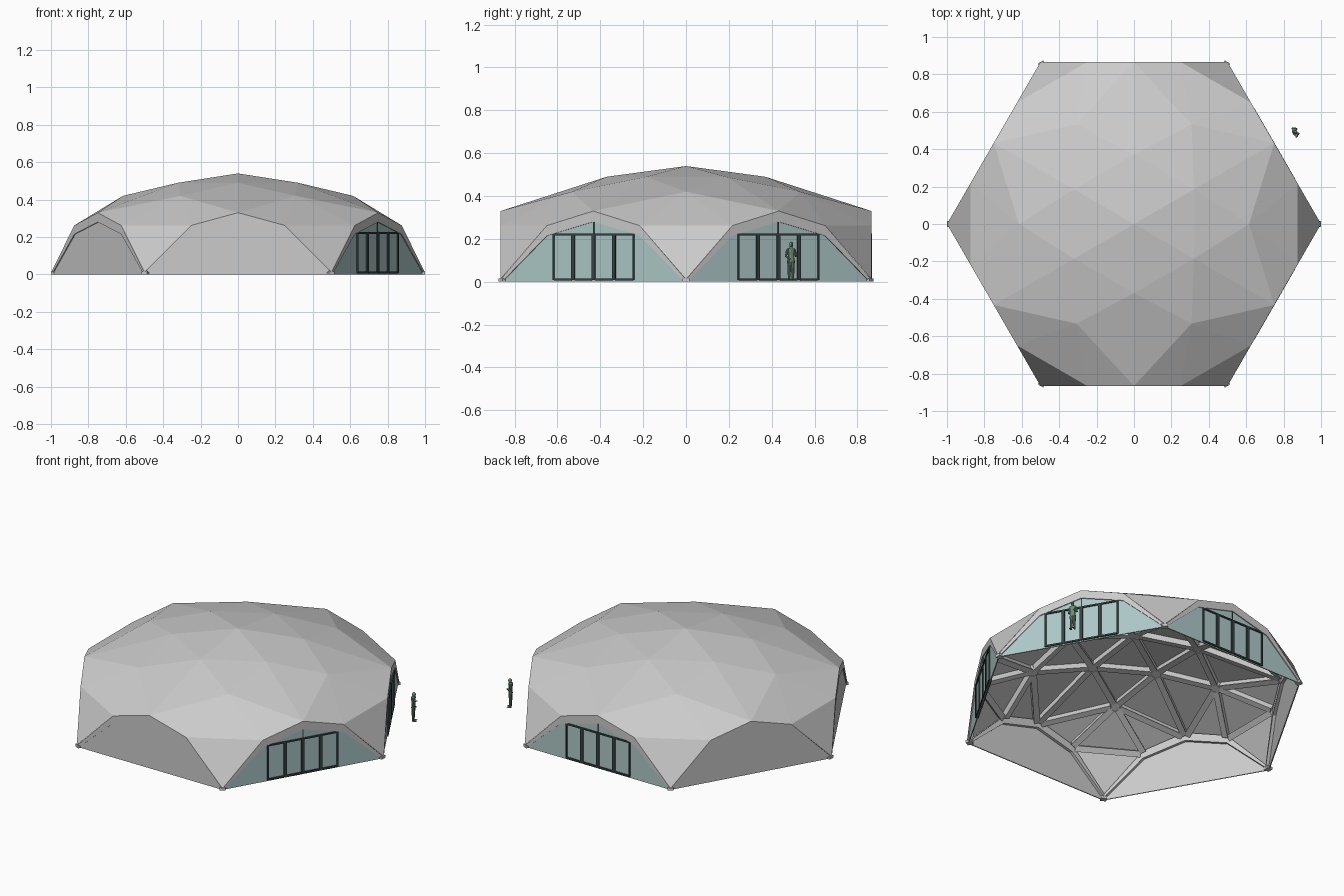
import bpy, bmesh, math
from mathutils import Vector, Matrix

if "Cube" in bpy.data.objects:
    bpy.data.objects.remove(bpy.data.objects["Cube"])

def material(name, col):
    m = bpy.data.materials.new(name)
    m.diffuse_color = (*col, 1)
    m.use_nodes = True
    m.node_tree.nodes["Principled BSDF"].inputs["Base Color"].default_value = m.diffuse_color
    return m

GLASS = material("glass", (0.42, 0.58, 0.57))
DARK = material("dark_frame", (0.04, 0.055, 0.055))
GREEN = material("figure_green", (0.16, 0.27, 0.19))

def finish(bm, name, mat=None):
    bmesh.ops.recalc_face_normals(bm, faces=bm.faces)
    me = bpy.data.meshes.new(name)
    bm.to_mesh(me)
    bm.free()
    ob = bpy.data.objects.new(name, me)
    bpy.context.collection.objects.link(ob)
    if mat:
        me.materials.append(mat)
    return ob

def box(bm, matrix, center, size):
    m = matrix @ Matrix.Translation(center) @ Matrix.Diagonal((*size, 1))
    bmesh.ops.create_cube(bm, size=1, matrix=m)

def prism(bm, matrix, pts, y0, y1):
    a = [bm.verts.new(matrix @ Vector((x, y0, z))) for x, z in pts]
    b = [bm.verts.new(matrix @ Vector((x, y1, z))) for x, z in pts]
    bm.faces.new(a)
    bm.faces.new(b[::-1])
    for i in range(len(pts)):
        j = (i + 1) % len(pts)
        bm.faces.new((a[i], a[j], b[j], b[i]))

# Dome skin: one sixth of the triangulated roof repeated around the axis
H = math.sqrt(0.75)

def polar(deg, r, z):
    a = math.radians(deg)
    return Vector((r * math.cos(a), r * math.sin(a), z))

bm = bmesh.new()
for k in range(6):
    d = 60 * k
    O = Vector((0, 0, 0.54))
    A0, A1 = polar(d - 30, 0.37, 0.49), polar(d + 30, 0.37, 0.49)
    B = polar(d, 0.615, 0.42)
    M0, M1 = polar(d - 30, H, 0.33), polar(d + 30, H, 0.33)
    K = polar(d, 1, 0.012)
    C0 = K.lerp(polar(d - 60, 1, 0), 0.25)
    C1 = K.lerp(polar(d + 60, 1, 0), 0.25)
    C0.z = C1.z = 0.262
    for t in ((O, A0, A1), (A0, B, A1), (A0, M0, B), (B, M1, A1), (M0, C0, B),
              (B, C1, M1), (C0, C1, B), (C0, K, C1)):
        bm.faces.new([bm.verts.new(p) for p in t])
bmesh.ops.remove_doubles(bm, verts=bm.verts, dist=0.001)
bm.normal_update()

# Roof beams and node plates below the skin
beams, hubs = bmesh.new(), bmesh.new()
for e in bm.edges:
    if len(e.link_faces) < 2:
        continue
    p, q = (v.co for v in e.verts)
    n = sum((f.normal for f in e.link_faces), Vector()).normalized()
    if n.z < 0:
        n = -n
    x = (q - p).normalized()
    y = n.cross(x)
    c = (p + q) / 2 - n * 0.022
    m = Matrix((x, y, n)).transposed().to_4x4()
    m.translation = c
    L = (q - p).length - 0.06
    box(beams, m, (0, 0, 0), (L, 0.026, 0.036))
    box(beams, m, (0, 0, -0.016), (L, 0.036, 0.006))
for v in bm.verts:
    if v.is_boundary:
        continue
    m = v.normal.to_track_quat('Z', 'Y').to_matrix().to_4x4()
    m.translation = v.co - m.to_3x3() @ Vector((0, 0, 0.024))
    bmesh.ops.create_cone(hubs, cap_ends=True, segments=6, radius1=0.03,
                          radius2=0.03, depth=0.036, matrix=m)
finish(beams, "roof_beams")
finish(hubs, "roof_nodes")
finish(bm, "dome_skin")

# Six sides: arch rim, wall, and doors on the three glazed sides
outer = [(-0.498, 0.012), (-0.25, 0.262), (0, 0.33), (0.25, 0.262), (0.498, 0.012)]
inner = [(-0.487, 0.004), (-0.25, 0.215), (0, 0.28), (0.25, 0.215), (0.487, 0.004)]
rim, wall, glass, frame = (bmesh.new() for _ in range(4))
for k in range(6):
    # local frame: x along the wall, -y outward; k = 0 is the front
    m = Matrix.Rotation(math.radians(60 * k), 4, 'Z') @ Matrix.Translation((0, -H, 0))
    for i in range(4):
        prism(rim, m, [outer[i], outer[i + 1], inner[i + 1], inner[i]], 0.0, 0.03)
    glazed = k in (1, 2, 3)
    prism(glass if glazed else wall, m,
          [(-0.495, 0), *inner, (0.495, 0)], 0.006, 0.012)
    if not glazed:
        continue
    w, top, t = 0.11, 0.225, 0.009
    for i in range(4):
        cx = (i - 1.5) * w
        for s in (-1, 1):
            box(frame, m, (cx + s * (w / 2 - t / 2), 0.008, top / 2 + 0.004),
                (t, 0.018, top - 0.008))
        box(frame, m, (cx, 0.008, 0.011), (w - 2 * t, 0.018, 0.01))
        box(frame, m, (cx, 0.008, top - 0.004), (w - 2 * t, 0.018, 0.009))
    box(frame, m, (0, 0.008, 0.253), (0.005, 0.012, 0.054))
finish(rim, "arch_rims")
finish(wall, "solid_walls")
finish(glass, "glass_walls", GLASS)
finish(frame, "door_frames", DARK)

# Feet at the corners
feet = bmesh.new()
for k in range(6):
    m = Matrix.Rotation(math.radians(60 * k), 4, 'Z')
    box(feet, m, (0.983, 0, 0.008), (0.034, 0.034, 0.016))
finish(feet, "corner_feet")

# Standing figure outside the glass
fig = bmesh.new()
place = Matrix.Translation((0.86, 0.49, 0.008)) @ Matrix.Rotation(math.radians(25), 4, 'Z')

def limb(p, q, r1, r2, flat=1.0):
    p, q = Vector(p), Vector(q)
    m = (q - p).to_track_quat('Z', 'Y').to_matrix().to_4x4()
    m.translation = (p + q) / 2
    bmesh.ops.create_cone(fig, cap_ends=True, segments=10, radius1=r1, radius2=r2,
                          depth=(q - p).length,
                          matrix=place @ Matrix.Diagonal((flat, 1, 1, 1)) @ m)

def ball(c, s):
    bmesh.ops.create_uvsphere(fig, u_segments=10, v_segments=7, radius=1,
                              matrix=place @ Matrix.Translation(c) @ Matrix.Diagonal((*s, 1)))

for s in (-1, 1):
    limb((0, s * 0.010, 0.004), (0, s * 0.009, 0.045), 0.005, 0.008)
    limb((0, s * 0.009, 0.045), (0, s * 0.008, 0.09), 0.008, 0.011)
    ball((0.007, s * 0.011, 0.004), (0.014, 0.006, 0.004))
    limb((0, s * 0.019, 0.142), (-0.002, s * 0.025, 0.112), 0.006, 0.005)
    limb((-0.002, s * 0.025, 0.112), (0.018, s * 0.014, 0.108 + s * 0.012), 0.005, 0.004)
limb((0, 0, 0.084), (0, 0, 0.116), 0.018, 0.016, 0.65)
limb((0, 0, 0.116), (0, 0, 0.148), 0.016, 0.021, 0.65)
limb((0, 0, 0.146), (0.001, 0, 0.158), 0.012, 0.005)
ball((0.003, 0, 0.166), (0.011, 0.009, 0.013))
finish(fig, "standing_figure", GREEN)
